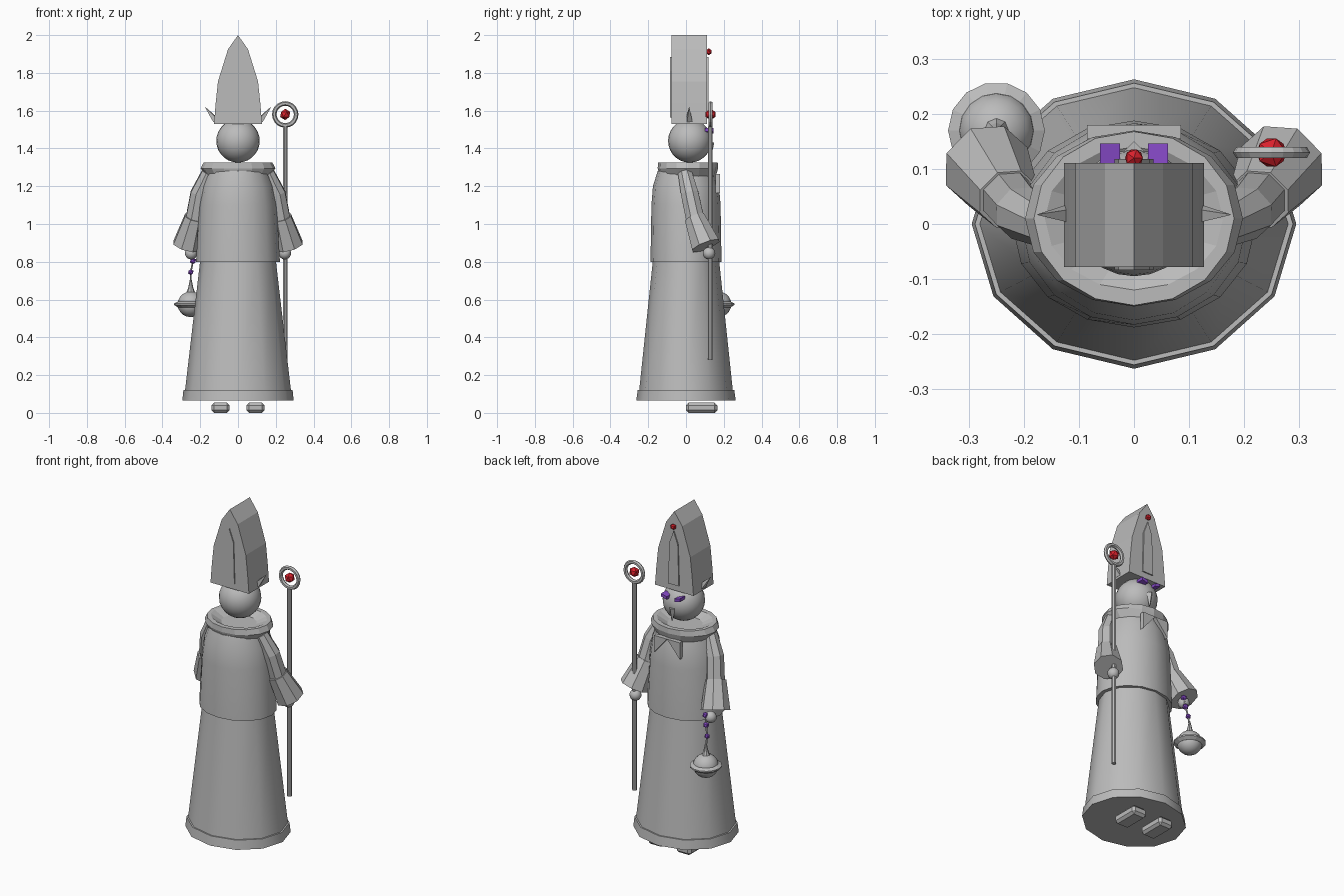
import bpy, bmesh, math
from mathutils import Vector, Matrix

if "Cube" in bpy.data.objects:
    bpy.data.objects.remove(bpy.data.objects["Cube"])


def material(name, rgb):
    m = bpy.data.materials.new(name)
    m.diffuse_color = (*rgb, 1)
    m.use_nodes = True
    m.node_tree.nodes["Principled BSDF"].inputs["Base Color"].default_value = m.diffuse_color
    return m


GREY = material("stone_grey", (0.5, 0.5, 0.5))
RED = material("ruby_red", (0.7, 0.015, 0.025))
PURPLE = material("violet", (0.25, 0.07, 0.6))


def finish(name, bm, mat=GREY, angle=None):
    bmesh.ops.recalc_face_normals(bm, faces=bm.faces[:])
    me = bpy.data.meshes.new(name)
    bm.to_mesh(me)
    bm.free()
    me.materials.append(mat)
    ob = bpy.data.objects.new(name, me)
    bpy.context.collection.objects.link(ob)
    if angle:
        bpy.ops.object.select_all(action='DESELECT')
        ob.select_set(True)
        bpy.context.view_layer.objects.active = ob
        bpy.ops.object.shade_smooth_by_angle(angle=math.radians(angle))
    return ob


def skin(bm, loops):
    """Join a row of vertex loops and cap both ends."""
    n = len(loops[0])
    for a, b in zip(loops, loops[1:]):
        for i in range(n):
            j = (i + 1) % n
            bm.faces.new((a[i], a[j], b[j], b[i]))
    bm.faces.new(loops[0])
    bm.faces.new(loops[-1])


def loft(name, rings, n, centre=(0, 0), angle=None):
    """Stack of elliptical rings (z, x radius, y radius)."""
    bm = bmesh.new()
    loops = []
    for z, rx, ry in rings:
        loops.append([bm.verts.new((centre[0] + rx * math.cos(2 * math.pi * i / n),
                                    centre[1] + ry * math.sin(2 * math.pi * i / n), z))
                      for i in range(n)])
    skin(bm, loops)
    return finish(name, bm, GREY, angle)


def tube(name, points, radii, n, angle=None):
    """Round-section tube along a path."""
    bm = bmesh.new()
    pts = [Vector(p) for p in points]
    loops = []
    for k, p in enumerate(pts):
        d = (pts[min(k + 1, len(pts) - 1)] - pts[max(k - 1, 0)]).normalized()
        u = d.cross(Vector((0, 1, 0.3))).normalized()
        v = d.cross(u)
        loops.append([bm.verts.new(p + radii[k] * (u * math.cos(2 * math.pi * (i + .5) / n)
                                                   + v * math.sin(2 * math.pi * (i + .5) / n)))
                      for i in range(n)])
    skin(bm, loops)
    return finish(name, bm, GREY, angle)


def prism(name, outline, y0, y1, mat=GREY):
    """Front outline (x, z) extruded in y."""
    bm = bmesh.new()
    skin(bm, [[bm.verts.new((x, y, z)) for x, z in outline] for y in (y0, y1)])
    return finish(name, bm, mat)


def ball(name, centre, size, mat=GREY, seg=16, rings=10, angle=None):
    bm = bmesh.new()
    bmesh.ops.create_uvsphere(bm, u_segments=seg, v_segments=rings, radius=1,
                              matrix=Matrix.Translation(centre) @ Matrix.Diagonal((*size, 1)))
    return finish(name, bm, mat, angle)


def gem(name, centre, r, mat):
    bm = bmesh.new()
    bmesh.ops.create_icosphere(bm, subdivisions=1, radius=r, matrix=Matrix.Translation(centre))
    return finish(name, bm, mat)


def ring(name, centre, major, minor, rotation=(0, 0, 0)):
    bpy.ops.mesh.primitive_torus_add(location=centre, rotation=rotation, major_radius=major,
                                     minor_radius=minor, major_segments=20, minor_segments=6)
    ob = bpy.context.object
    ob.name = name
    ob.data.materials.append(GREY)
    return ob


# Robe and cape
loft("robe_skirt", [(0.07, 0.286, 0.253), (0.81, 0.2, 0.175)], 12, angle=40)
loft("robe_hem", [(0.065, 0.295, 0.263), (0.12, 0.289, 0.256), (0.12, 0.276, 0.244)], 12, angle=40)
loft("cape", [(0.8, 0.222, 0.188), (1.1, 0.205, 0.183), (1.2, 0.188, 0.175),
              (1.28, 0.16, 0.15)], 16, angle=40)
loft("collar", [(1.25, 0.163, 0.147), (1.295, 0.198, 0.16), (1.325, 0.182, 0.158),
                (1.325, 0.162, 0.13), (1.295, 0.1, 0.09)], 16, (0, 0.01))

# Head and tall hat, whose face looks toward +y
ball("head", (0, 0.02, 1.44), (0.115, 0.115, 0.115), seg=24, rings=14, angle=40)
half = [(0.127, 1.53), (0.118, 1.64), (0.106, 1.755), (0.053, 1.925)]
prism("hat", half + [(0, 2.0)] + [(-x, z) for x, z in reversed(half)], -0.078, 0.111)
arch = [(0.035, 1.565), (0.028, 1.81), (0, 1.885), (-0.028, 1.81), (-0.035, 1.565)]
prism("hat_front_panel", arch, 0.108, 0.118)
prism("hat_back_panel", arch, -0.084, -0.076)
gem("hat_gem", (0, 0.12, 1.912), 0.018, RED)

# Beard point on the chin
bm = bmesh.new()
bmesh.ops.create_cone(bm, cap_ends=True, segments=4, radius1=0.004, radius2=0.02, depth=0.075,
                      matrix=Matrix.Translation((0, 0.13, 1.395)))
finish("chin_beard", bm)

for s, side in ((-1, "left"), (1, "right")):
    # Eyes, hat fins and collar points
    prism(side + "_eye", [(s * 0.025, 1.48), (s * 0.062, 1.49), (s * 0.062, 1.508),
                          (s * 0.025, 1.498)], 0.1, 0.146, PURPLE)
    tube(side + "_hat_fin", [(s * 0.118, 0.017, 1.55), (s * 0.175, 0.017, 1.62)],
         [0.02, 0.001], 4)
    prism(side + "_collar_point", [(0, 1.265), (s * 0.085, 1.265), (s * 0.085, 1.165)],
          0.155, 0.18)

    # Bent sleeves with flared cuffs, and hands
    tube(side + "_sleeve", [(s * 0.155, -0.005, 1.27), (s * 0.205, 0.02, 1.16),
                            (s * 0.23, 0.05, 1.02)], [0.04, 0.05, 0.052], 8)
    tube(side + "_cuff", [(s * 0.228, 0.045, 1.035), (s * 0.268, 0.105, 0.885)],
         [0.058, 0.082], 8)
    ball(side + "_hand", (s * 0.248, 0.122, 0.845), (0.033,) * 3, seg=12, rings=8, angle=40)

    # Shoes with chamfered edges
    bm = bmesh.new()
    bmesh.ops.create_cube(bm, size=1, matrix=Matrix.Translation((s * 0.093, 0.083, 0.027))
                          @ Matrix.Diagonal((0.096, 0.165, 0.054, 1)))
    bmesh.ops.bevel(bm, geom=bm.edges[:], offset=0.014, segments=1, affect='EDGES')
    finish(side + "_shoe", bm)

# Staff with ring and gem
tube("staff", [(0.25, 0.128, 0.28), (0.25, 0.128, 1.515)], [0.013, 0.013], 8)
ring("staff_ring", (0.25, 0.13, 1.58), 0.058, 0.012, (math.pi / 2, 0, 0))
gem("staff_gem", (0.25, 0.13, 1.58), 0.03, RED)

# Beaded chain
path = [(-0.23, 0.145, 0.86), (-0.238, 0.15, 0.805), (-0.25, 0.158, 0.745), (-0.25, 0.168, 0.69)]
tube("chain", path, [0.005] * 4, 6)
for i, (p, r) in enumerate(zip(path, (0.018, 0.018, 0.016))):
    gem("chain_bead_%d" % (i + 1), p, r, PURPLE)

# Hanging incense burner
hang = (-0.25, 0.17)
ball("burner_bowl", (*hang, 0.575), (0.07, 0.07, 0.068), seg=16, rings=10, angle=40)
loft("burner_rim", [(0.558, 0.068, 0.068), (0.572, 0.088, 0.088), (0.58, 0.088, 0.088),
                    (0.59, 0.068, 0.068)], 14, hang)
loft("burner_stem", [(0.625, 0.028, 0.028), (0.66, 0.014, 0.014), (0.705, 0.005, 0.005)], 8, hang)
